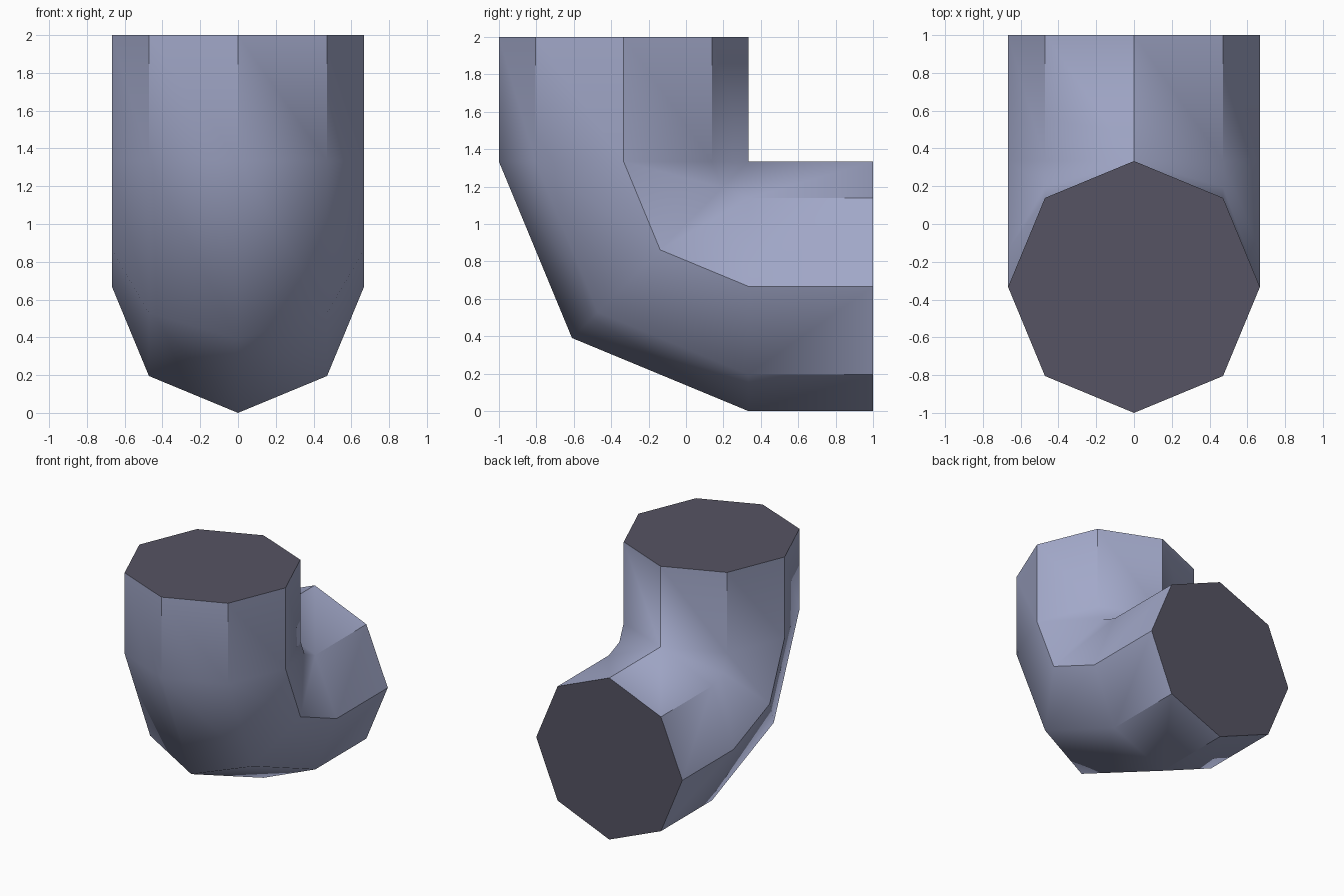
import bpy, bmesh, math
from mathutils import Vector

if "Cube" in bpy.data.objects:
    bpy.data.objects.remove(bpy.data.objects["Cube"])

R = 2 / 3            # pipe radius, also the bend radius of the centre line
SIDES = 8
PIVOT = Vector((0, 1 / 3, 4 / 3))   # centre of the bend


def material(name, rgb):
    m = bpy.data.materials.new(name)
    m.diffuse_color = (*rgb, 1)
    m.use_nodes = True
    m.node_tree.nodes["Principled BSDF"].inputs["Base Color"].default_value = m.diffuse_color
    return m


body = material("blue grey pipe", (0.365, 0.397, 0.59))
cap = material("dark grey opening", (0.092, 0.088, 0.125))

# Stations along the elbow: (bend angle, straight offset)
stations = [(0, Vector((0, 0, R))), (0, Vector()), (math.pi / 4, Vector()),
            (math.pi / 2, Vector()), (math.pi / 2, Vector((0, R, 0)))]

bm = bmesh.new()
rings = []
for bend, offset in stations:
    outward = Vector((0, -math.cos(bend), -math.sin(bend)))
    ring = []
    for i in range(SIDES):
        a = 2 * math.pi * i / SIDES
        p = PIVOT + offset + outward * (R + R * math.cos(a))
        p.x = R * math.sin(a)
        ring.append(bm.verts.new(p))
    rings.append(ring)

# Pipe walls
for r0, r1 in zip(rings, rings[1:]):
    for i in range(SIDES):
        j = (i + 1) % SIDES
        f = bm.faces.new((r0[i], r0[j], r1[j], r1[i]))
        f.smooth = True

# Closed dark ends
for ring in (rings[0], rings[-1]):
    f = bm.faces.new(ring)
    f.material_index = 1

# The inner corner of the bend collapses to one point
bmesh.ops.remove_doubles(bm, verts=bm.verts, dist=0.0005)
bmesh.ops.recalc_face_normals(bm, faces=bm.faces)

# Octagon edges stay sharp, the bend is smooth
for e in bm.edges:
    e.smooth = e.calc_face_angle(0) < math.radians(44.95)

mesh = bpy.data.meshes.new("elbow_pipe")
bm.to_mesh(mesh)
bm.free()
mesh.materials.append(body)
mesh.materials.append(cap)
bpy.context.collection.objects.link(bpy.data.objects.new("elbow_pipe", mesh))
